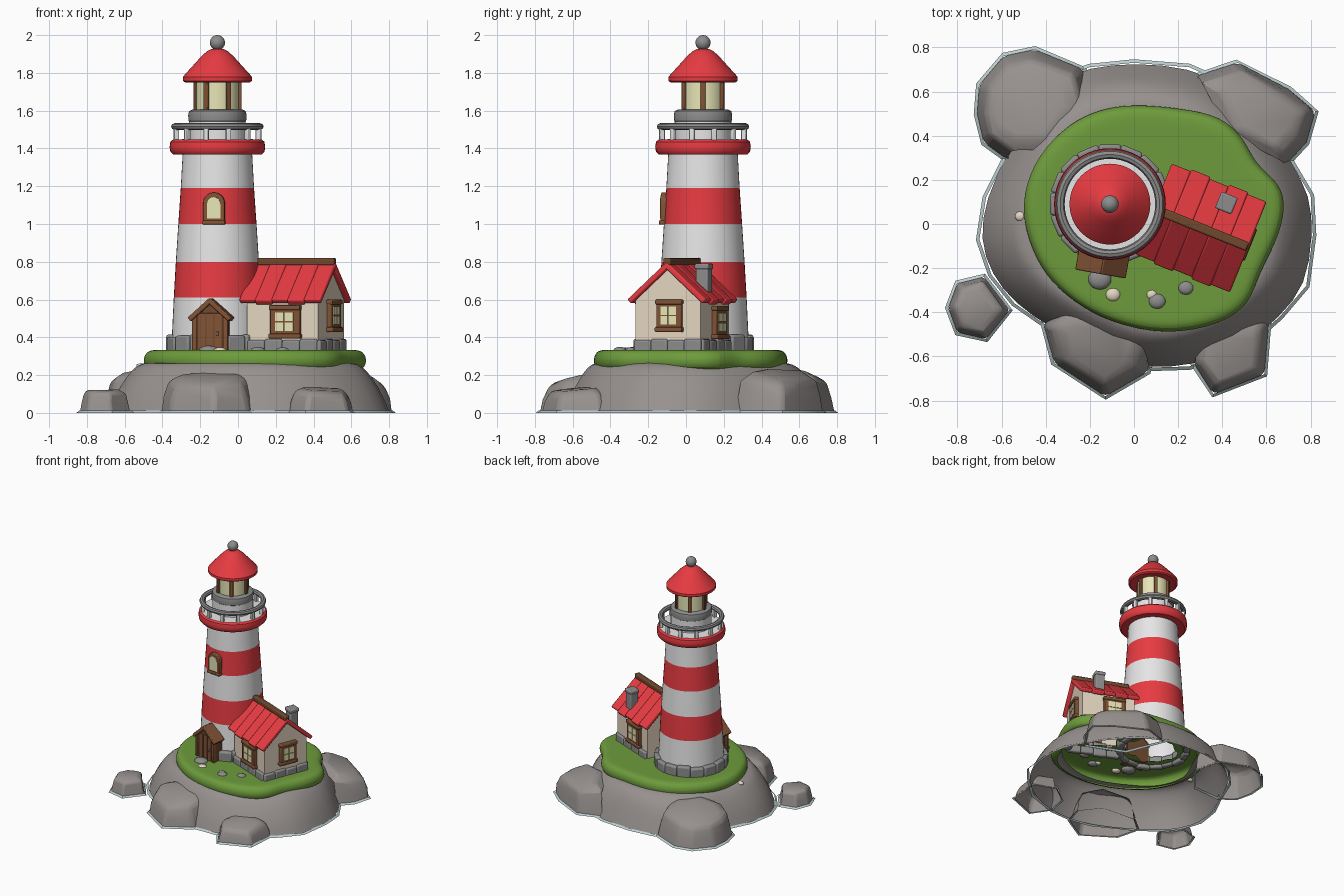
import bpy, bmesh, math, random
from mathutils import Matrix, Vector

if "Cube" in bpy.data.objects:
    bpy.data.objects.remove(bpy.data.objects["Cube"])

random.seed(4)

def mat(name, r, g, b):
    m = bpy.data.materials.new(name)
    m.diffuse_color = (r, g, b, 1)
    m.use_nodes = True
    m.node_tree.nodes["Principled BSDF"].inputs["Base Color"].default_value = m.diffuse_color
    return m

RED = mat("red paint", .82, .045, .055)
WHITE = mat("white paint", .80, .79, .80)
ROCK = mat("rock grey", .31, .285, .275)
STONE = mat("stone grey", .27, .265, .265)
GRASS = mat("grass green", .155, .33, .045)
WALL = mat("cream wall", .78, .67, .53)
WOOD = mat("brown wood", .22, .085, .035)
DARK = mat("dark wood", .16, .065, .027)
GLASS = mat("pale yellow glass", .80, .79, .47)
FOAM = mat("sea foam", .50, .61, .62)
I = Matrix.Identity(4)
T, R = Matrix.Translation, Matrix.Rotation

def add(name, bm, mats, M=I, bevel=0, subsurf=0):
    bmesh.ops.recalc_face_normals(bm, faces=bm.faces)
    bm.transform(M)
    me = bpy.data.meshes.new(name)
    bm.to_mesh(me)
    bm.free()
    for m in (mats if isinstance(mats, list) else [mats]):
        me.materials.append(m)
    ob = bpy.data.objects.new(name, me)
    bpy.context.collection.objects.link(ob)
    if bevel:
        b = ob.modifiers.new("bevel", 'BEVEL')
        b.width, b.segments, b.limit_method = bevel, 2, 'ANGLE'
    if subsurf:
        s = ob.modifiers.new("smooth", 'SUBSURF')
        s.levels = s.render_levels = subsurf
    return ob

def box(name, size, loc, m, M=I, bevel=.006):
    bm = bmesh.new()
    bmesh.ops.create_cube(bm, size=1)
    bm.transform(Matrix.Diagonal((*size, 1)))
    return add(name, bm, m, M @ T(loc), bevel)

def prism(name, pts, y0, y1, m, M=I, bevel=0, open_bottom=False):
    """Extrude an x-z outline along y."""
    bm = bmesh.new()
    a = [bm.verts.new((x, y0, z)) for x, z in pts]
    b = [bm.verts.new((x, y1, z)) for x, z in pts]
    bm.faces.new(a)
    bm.faces.new(b)
    n = len(pts)
    for i in range(n):
        if not (open_bottom and i == 0):
            bm.faces.new((a[i], a[(i + 1) % n], b[(i + 1) % n], b[i]))
    return add(name, bm, m, M, bevel)

def rings(loops, cap=False):
    bm = bmesh.new()
    vs = [[bm.verts.new(p) for p in loop] for loop in loops]
    for a, b in zip(vs, vs[1:]):
        for i in range(len(a)):
            j = (i + 1) % len(a)
            bm.faces.new((a[i], a[j], b[j], b[i]))
    if cap:
        bm.faces.new(vs[-1])
    return bm

def loft(pts, levels, centre=None, cap=False, jitter=0):
    cx, cy = centre or (sum(p[0] for p in pts) / len(pts), sum(p[1] for p in pts) / len(pts))
    return rings([[(cx + (x - cx) * s + random.uniform(-jitter, jitter) * (z > 0),
                    cy + (y - cy) * s + random.uniform(-jitter, jitter) * (z > 0),
                    z + random.uniform(-jitter, jitter) * .5 * (z > 0)) for x, y in pts] for s, z in levels], cap)

def lathe(name, prof, m, M, seg=48, cap=False):
    bm = rings([[(r * math.cos(2 * math.pi * i / seg), r * math.sin(2 * math.pi * i / seg), z)
                 for i in range(seg)] for r, z in prof], cap)
    return add(name, bm, m, M)

# ---- Island rock, boulders and foam edge
main = [(-.2, .71), (0, .73), (.25, .71), (.45, .62), (.63, .42), (.71, .28), (.80, .13), (.81, -.05),
        (.78, -.28), (.66, -.42), (.50, -.56), (.25, -.645), (.08, -.65), (-.10, -.62), (-.38, -.47),
        (-.54, -.36), (-.645, -.23), (-.70, -.07), (-.67, .12), (-.58, .3), (-.5, .5), (-.36, .65)]
def foam(name, pts):
    c = Vector((sum(p[0] for p in pts), sum(p[1] for p in pts))) / len(pts)
    out = [Vector(p) + (Vector(p) - c).normalized() * .016 for p in pts]
    add(name, rings([[(p.x, p.y, 0) for p in out], [(p[0], p[1], .012) for p in pts]]), FOAM)

def in_main(p, s):
    """Is the point inside the island outline scaled by s?"""
    hit, x, y = False, p.x / s, p.y / s
    for (x1, y1), (x2, y2) in zip(main, main[1:] + main[:1]):
        if (y1 > y) != (y2 > y) and x < (x2 - x1) * (y - y1) / (y2 - y1) + x1:
            hit = not hit
    return hit

add("island_rock", loft(main, [(1, 0), (.945, .1), (.88, .185), (.81, .245), (.75, .265), (.69, .263)],
                        (.04, .02), jitter=.008), ROCK, subsurf=1)
foam("island_foam", main)
# outline, height, inward slope of the top
boulders = {
    "back_left_boulder": ([(-.57, .29), (-.68, .37), (-.71, .50), (-.70, .63), (-.59, .76), (-.45, .79), (-.23, .70),
                           (-.18, .5), (-.35, .3)], .215, .2),
    "back_right_boulder": ([(.28, .67), (.47, .73), (.70, .61), (.82, .51), (.78, .37), (.68, .26), (.4, .38)],
                           .205, .25),
    "front_boulder": ([(-.41, -.45), (-.30, -.36), (-.02, -.38), (.10, -.53), (.06, -.67), (-.13, -.78),
                       (-.36, -.63)], .195, .22),
    "front_right_boulder": ([(.27, -.63), (.36, -.77), (.59, -.68), (.61, -.44), (.44, -.38), (.30, -.48)], .13, .1),
    "lone_rock": ([(-.84, -.38), (-.80, -.27), (-.68, -.24), (-.565, -.39), (-.67, -.52), (-.80, -.49)], .122, 0)}
for name, (pts, h, tilt) in boulders.items():
    bm = loft(pts, [(1, 0), (.94, h * .45), (.83, h * .85), (.6, h)], cap=True, jitter=.006)
    c = Vector((sum(p[0] for p in pts), sum(p[1] for p in pts), 0)) / len(pts)
    for v in bm.verts:
        v.co.z += tilt * (v.co - c).dot(-c.normalized()) * v.co.z / h
    # drop the side faces buried in the island
    bmesh.ops.delete(bm, context='FACES', geom=[f for f in bm.faces if len(f.verts) == 4 and
                     f.calc_center_median().z < .17 and in_main(f.calc_center_median(), .86)])
    add(name, bm, ROCK, bevel=.02)
    foam(name + "_foam", [p for p in pts])

# ---- Placement frames for tower, cottage and porch
TW = T((-.109, .09, 0))
CT = T((.303, -.018, 0)) @ R(math.radians(-22), 4, 'Z')
PO = T((-.142, -.17, 0)) @ R(math.radians(-10), 4, 'Z')

# ---- Grass cap, left open beneath the buildings
lawn = [(0, .54), (.23, .515), (.39, .485), (.50, .38), (.54, .27), (.66, .18), (.68, .07), (.645, -.07),
        (.555, -.23), (.525, -.35), (.40, -.45), (.14, -.50), (-.11, -.44), (-.27, -.35), (-.40, -.23),
        (-.475, -.07), (-.505, .09), (-.455, .27), (-.33, .42), (-.18, .51)]
bm = loft(lawn, [(.92, .225), (1.0, .235), (1.02, .285), (.985, .325)] +
          [(s / 100, .334) for s in range(92, 4, -8)], (.08, .02))
inv = CT.inverted()
def inside(v):
    q = inv @ v.co
    return math.hypot(v.co.x + .109, v.co.y - .09) < .21 or (abs(q.x) < .16 and abs(q.y) < .15)
bmesh.ops.delete(bm, geom=[f for f in bm.faces if f.calc_center_median().z > .33 and all(inside(v) for v in f.verts)],
                 context='FACES')
add("grass", bm, GRASS, subsurf=2)

# ---- Loose stones on the grass
for i, (x, y, r, m) in enumerate([(-.155, -.25, .055, STONE), (-.095, -.32, .035, WALL), (.105, -.35, .04, STONE),
                                  (.235, -.29, .036, STONE), (.08, -.32, .025, WALL), (-.515, .035, .025, WALL)]):
    bm = bmesh.new()
    bmesh.ops.create_icosphere(bm, subdivisions=2, radius=r)
    add(f"stone_{i + 1}", bm, m, T((x, y, .33 if x > -.5 else .25)) @ Matrix.Diagonal((1, .9, .5, 1)))

# ---- Striped tower
tower = lathe("tower", [(.246, .32), (.241, .40), (.231, .61), (.220, .80), (.207, 1.0), (.194, 1.19), (.183, 1.39)],
              [WHITE, RED], TW)
for p in tower.data.polygons:
    z = p.center.z
    p.material_index = int(.61 < z < .80 or 1.0 < z < 1.19)
for i in range(16):
    box(f"tower_base_stone_{i + 1}", (.05, .102, .085 + .012 * (i % 3)), (.246, 0, .36), STONE,
        TW @ R(i * math.pi / 8, 4, 'Z'), .012)

# ---- Gallery with railing
lathe("gallery", [(.17, 1.368), (.235, 1.368), (.249, 1.382), (.253, 1.408), (.249, 1.435), (.235, 1.447)], RED, TW)
lathe("gallery_floor", [(.236, 1.447), (.15, 1.45), (.15, 1.545)], WHITE, TW)
lathe("handrail", [(.225 + .02 * math.cos(a * math.pi / 4), 1.516 + .018 * math.sin(a * math.pi / 4))
                   for a in range(9)], STONE, TW)
for i in range(12):
    box(f"rail_post_{i + 1}", (.026, .026, .075), (.225, 0, 1.475), WHITE, TW @ R((i + .5) * math.pi / 6, 4, 'Z'), .004)

# ---- Lantern room and roof
lathe("lantern_base", [(.14, 1.535), (.152, 1.545), (.155, 1.575), (.15, 1.597), (.135, 1.605), (.09, 1.605)], STONE, TW)
lathe("lantern_glass", [(.114, 1.60), (.114, 1.765)], GLASS, TW, 24)
for i in range(6):
    box(f"lantern_post_{i + 1}", (.026, .026, .16), (.114, 0, 1.68), WOOD, TW @ R(i * math.pi / 3, 4, 'Z'), .004)
lathe("lantern_roof", [(.09, 1.757), (.172, 1.75), (.183, 1.758), (.183, 1.778), (.172, 1.792), (.13, 1.838),
                       (.085, 1.888), (.055, 1.915), (.03, 1.927)], RED, TW, cap=True)
bm = bmesh.new()
bmesh.ops.create_uvsphere(bm, u_segments=24, v_segments=14, radius=.04)
add("finial", bm, STONE, TW @ T((0, 0, 1.96)))

# ---- Arched tower window
def arch(w, z0, z1, n=10):
    r = w / 2
    return [(-r, z0), (r, z0)] + [(r * math.cos(a * math.pi / n), z1 - r + r * math.sin(a * math.pi / n))
                                  for a in range(n + 1)]
TWIN = TW @ R(math.radians(-5), 4, 'Z')
prism("tower_window_frame", arch(.114, 1.005, 1.167), -.222, -.17, WOOD, TWIN, .006)
prism("tower_window_glass", arch(.07, 1.028, 1.142), -.226, -.219, GLASS, TWIN)
box("tower_window_sill", (.12, .04, .022), (0, -.21, 1.008), WOOD, TWIN)

# ---- Porch and door
prism("porch", [(-.09, .325), (.09, .325), (.09, .50), (0, .585), (-.09, .50)], -.035, .06, DARK, PO, open_bottom=True)
for i in (-1, 0, 1):
    box(f"door_plank_{i + 2}", (.039, .009, .195), (i * .043, -.036, .43), WOOD, PO, .002)
for s in (-1, 1):
    box("door_jamb", (.026, .03, .19), (s * .083, -.03, .425), WOOD, PO)
    box("porch_roof", (.155, .105, .026), (0, 0, 0), WOOD,
        PO @ T((s * .052, -.005, .546)) @ R(s * math.radians(42), 4, 'Y'))
box("door_handle", (.012, .012, .022), (.04, -.044, .42), STONE, PO, .003)

# ---- Cottage walls and stone footing
GA = CT @ R(math.pi / 2, 4, 'Z')
prism("cottage_walls", [(-.185, .32), (.185, .32), (.185, .60), (0, .765), (-.185, .60)], -.205, .20, WALL, GA,
      open_bottom=True)
for i in range(4):
    h = .10 + .012 * (i % 2)
    for s in (-1, 1):
        box("side_footing_stone", (.099, .04, h), (-.147 + i * .1, s * .183, .335), STONE, CT, .01)
    box("end_footing_stone", (.04, .095, h), (.201, -.143 + i * .095, .335), STONE, CT, .01)

# ---- Cottage roof, ridge and chimney
ang = math.atan2(.20, .225)
for s in (-1, 1):
    for i in range(5):
        ln = .30 + .01 * (i % 2)
        box(f"roof_strip_{i + 1}", (.095, ln, .03 + .005 * (i % 2)), (0, s * (ln / 2), -.015), RED,
            CT @ T((-.184 + i * .092, 0, .80)) @ R(-s * ang, 4, 'X'), .008)
box("roof_ridge", (.44, .042, .038), (.008, 0, .80), DARK, CT, .008)
box("chimney", (.07, .07, .20), (.065, .148, .685), STONE, CT, .008)
box("chimney_cap", (.08, .08, .03), (.065, .148, .775), STONE, CT, .008)

# ---- Cottage windows
def window(name, w, h, z, M):
    """Frame on the local -y side with four panes."""
    box(name + "_frame", (w, .03, h), (0, -.008, z), WOOD, M)
    box(name + "_sill", (w + .012, .045, .025), (0, -.01, z - h / 2 + .006), WOOD, M)
    box(name + "_lintel", (w + .008, .04, .025), (0, -.01, z + h / 2 - .008), WOOD, M)
    for a in (-1, 1):
        for b in (-1, 1):
            box(name + "_pane", (w * .29, .006, h * .28), (a * w * .165, -.024, z + b * h * .16), GLASS, M, 0)

window("front_window", .168, .165, .483, CT @ T((.023, -.187, 0)))
window("back_window", .165, .165, .48, CT @ T((-.04, .187, 0)) @ R(math.pi, 4, 'Z'))
window("gable_window", .142, .16, .515, CT @ T((.207, .012, 0)) @ R(math.pi / 2, 4, 'Z'))

# ---- Smooth shading with sharp edges kept
for ob in bpy.context.collection.objects:
    ob.select_set(True)
    bpy.context.view_layer.objects.active = ob
bpy.ops.object.shade_smooth_by_angle(angle=math.radians(38))
